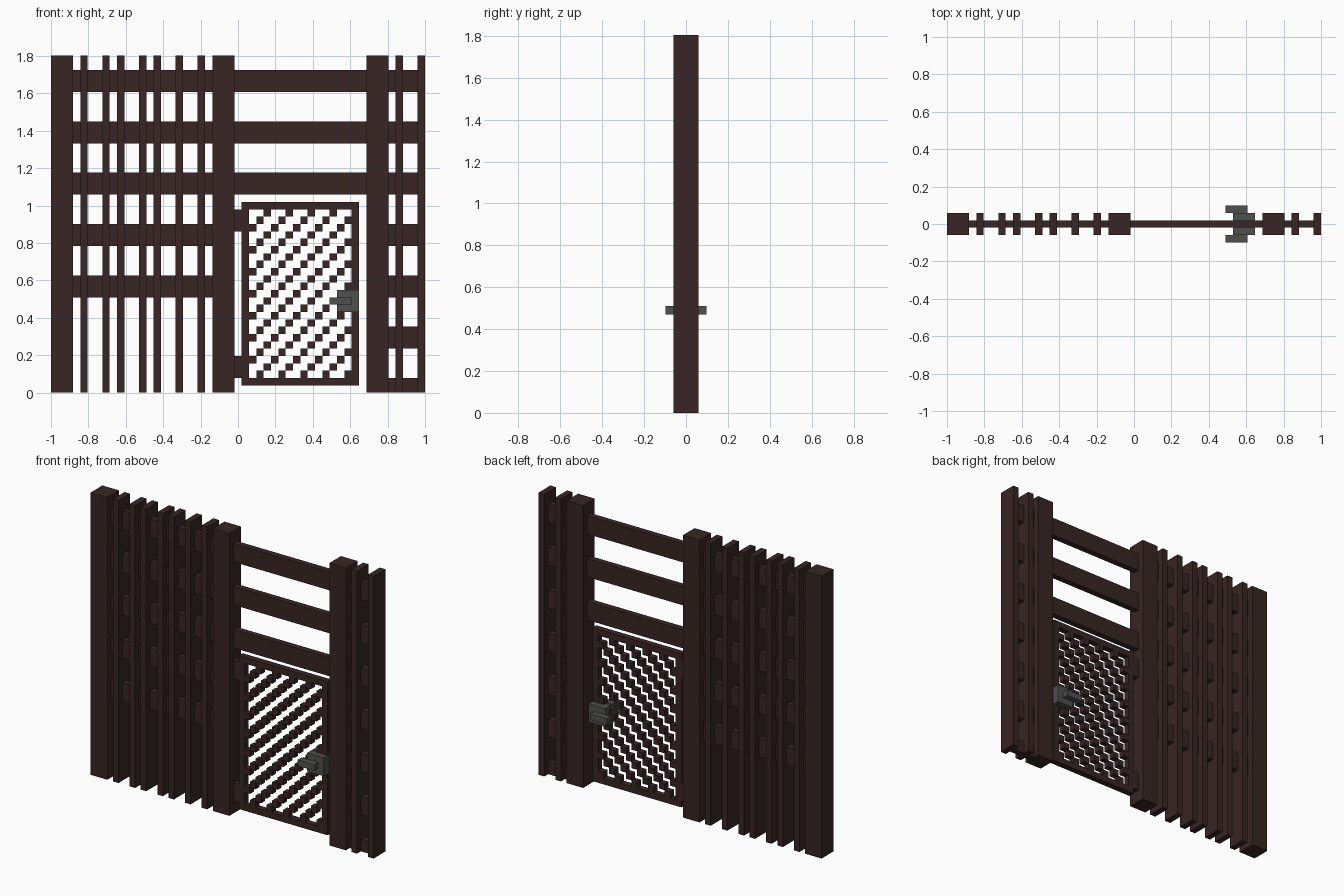
import bpy, bmesh

if "Cube" in bpy.data.objects:
    bpy.data.objects.remove(bpy.data.objects["Cube"])

U = 2 / 51          # module: every part is a whole number of these


def material(name, rgb):
    m = bpy.data.materials.new(name)
    m.diffuse_color = (*rgb, 1)
    m.use_nodes = True
    m.node_tree.nodes["Principled BSDF"].inputs["Base Color"].default_value = m.diffuse_color
    return m


wood = material("dark_wood", (0.040, 0.019, 0.018))
iron = material("dark_iron", (0.080, 0.080, 0.078))


def boxes(name, spans, mat):
    """One object from boxes (x0, x1, y0, y1, z0, z1) in modules."""
    bm = bmesh.new()
    for x0, x1, y0, y1, z0, z1 in spans:
        verts = bmesh.ops.create_cube(bm, size=1)["verts"]
        for v in verts:
            v.co.x = ((x0 + x1) / 2 + v.co.x * (x1 - x0) - 25.5) * U
            v.co.y = ((y0 + y1) / 2 + v.co.y * (y1 - y0)) * U
            v.co.z = ((z0 + z1) / 2 + v.co.z * (z1 - z0)) * U
    me = bpy.data.meshes.new(name)
    bm.to_mesh(me)
    bm.free()
    me.materials.append(mat)
    ob = bpy.data.objects.new(name, me)
    bpy.context.collection.objects.link(ob)
    return ob


# thick posts
for x in (0, 22, 43):
    boxes("post", [(x, x + 3, -1.5, 1.5, 0, 46)], wood)

# thin upright slats
for x in (4, 7, 9, 12, 14, 17, 20, 47, 50):
    boxes("slat", [(x, x + 1, -1.5, 1.5, 0, 46)], wood)

# horizontal rails: (start, end, heights)
rail_heights = [41, 34, 27, 20, 13, 6, -1]
for x0, x1, count in ((3, 22, 5), (25, 43, 3), (46, 51, 7)):
    for z in rail_heights[:count]:
        boxes("rail", [(x0, x1, -0.5, 0.5, max(z, 0), z + 3)], wood)

# gate frame and hinges
boxes("gate_frame", [(26, 27, -.5, .5, 1, 26), (41, 42, -.5, .5, 1, 26),
                     (27, 41, -.5, .5, 1, 2), (27, 41, -.5, .5, 25, 26)], wood)
for z in (2, 22):
    boxes("hinge", [(25, 26, -.5, .5, z, z + 3)], wood)

# diagonal stepped lattice
boxes("gate_lattice", [(x, x + 1, -.5, .5, z, z + 1)
                       for x in range(27, 41) for z in range(2, 25)
                       if (x - z) % 3 == 2], wood)

# latch block with a handle on each side
boxes("latch", [(39, 42, -1.5, 1.5, 11, 14)], iron)
for y in (-2.5, 1.5):
    boxes("handle", [(38, 41, y, y + 1, 12, 13)], iron)
